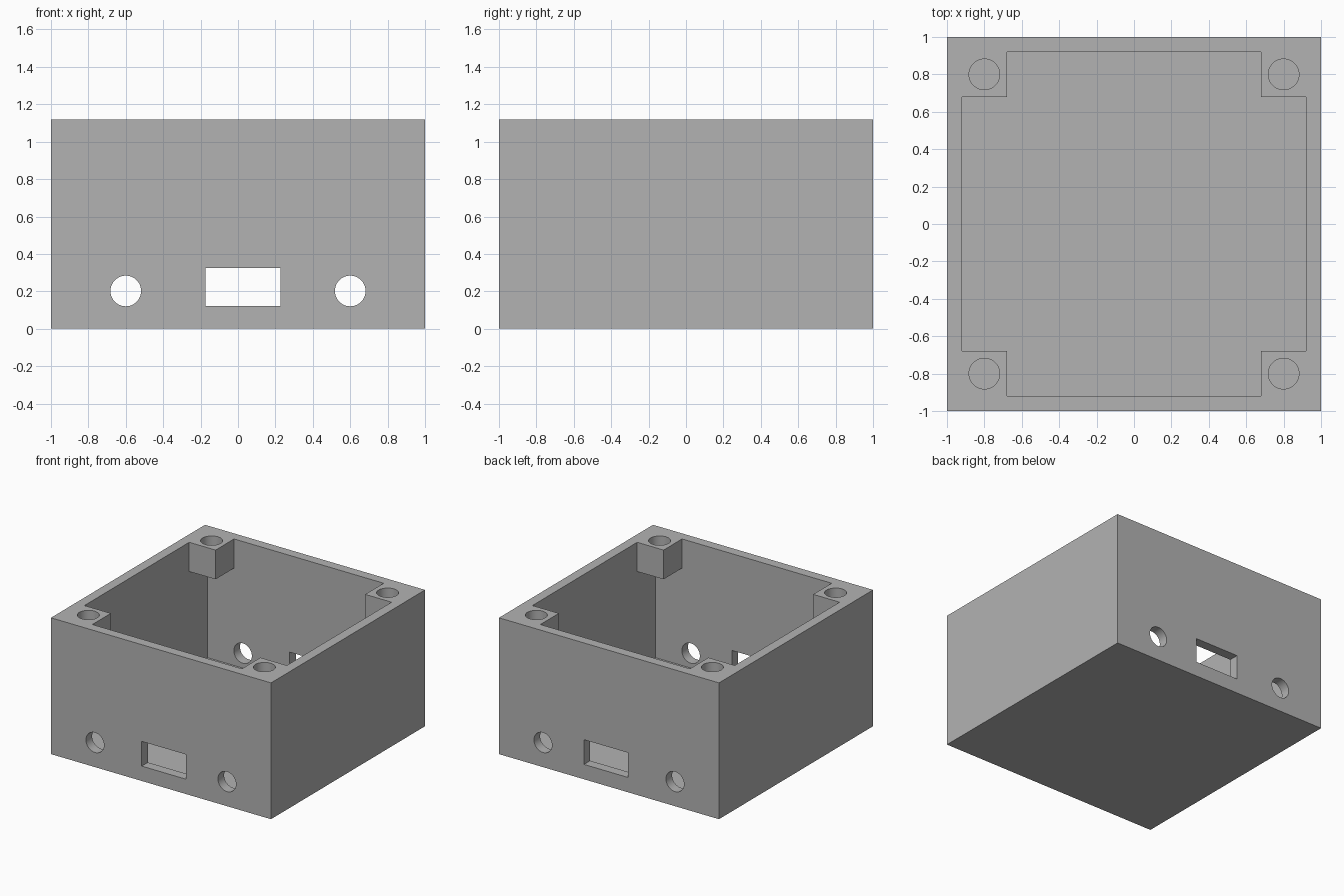
import bpy
from math import pi

cube = bpy.data.objects.get("Cube")
if cube:
    bpy.data.objects.remove(cube, do_unlink=True)

SIZE, HEIGHT = 2.0, 1.12
WALL, FLOOR = 0.08, 0.08
POST_EDGE, POST_DEPTH = 0.68, 0.24
HOLE_R = 0.082
INNER = SIZE / 2 - WALL

# Grey plastic
grey = bpy.data.materials.new("grey plastic")
grey.use_nodes = True
colour = (0.45, 0.45, 0.45, 1)
grey.diffuse_color = colour
grey.node_tree.nodes["Principled BSDF"].inputs["Base Color"].default_value = colour


def box(name, low, high):
    centre = [(a + b) / 2 for a, b in zip(low, high)]
    bpy.ops.mesh.primitive_cube_add(size=1, location=centre)
    ob = bpy.context.object
    ob.name = name
    ob.scale = [b - a for a, b in zip(low, high)]
    bpy.ops.object.transform_apply(location=True, rotation=False, scale=True)
    ob.data.materials.append(grey)
    return ob


def rod(name, centre, depth, tilt=0):
    bpy.ops.mesh.primitive_cylinder_add(vertices=48, radius=HOLE_R, depth=depth,
                                        location=centre, rotation=(tilt, 0, 0))
    ob = bpy.context.object
    ob.name = name
    ob.data.materials.append(grey)
    return ob


def cut(target, cutter):
    cutter.hide_render = True
    mod = target.modifiers.new("cut", "BOOLEAN")
    mod.operation, mod.solver, mod.object = "DIFFERENCE", "EXACT", cutter
    bpy.context.view_layer.objects.active = target
    bpy.ops.object.modifier_apply(modifier=mod.name)
    bpy.data.objects.remove(cutter, do_unlink=True)


# Outer block
case = box("open_case", (-1, -1, 0), (1, 1, HEIGHT))

# Cavity below the corner posts, then a cross-shaped opening between them
post_base = HEIGHT - POST_DEPTH
cut(case, box("cavity", (-INNER, -INNER, FLOOR), (INNER, INNER, post_base)))
for x, y in ((INNER, POST_EDGE), (POST_EDGE, INNER)):
    cut(case, box("opening", (-x, -y, 0.5), (x, y, HEIGHT + 0.1)))

# Screw holes down through the posts
for x in (-0.8, 0.8):
    for y in (-0.8, 0.8):
        cut(case, rod("screw_hole", (x, y, HEIGHT - 0.1), 0.4))

# Round ports and rectangular window through the front and back walls
for x in (-0.6, 0.6):
    cut(case, rod("round_port", (x, 0, 0.202), 2.4, pi / 2))
cut(case, box("window", (-0.175, -1.2, 0.122), (0.227, 1.2, 0.325)))

# Flat walls, smooth bores
bpy.ops.object.select_all(action="DESELECT")
case.select_set(True)
bpy.context.view_layer.objects.active = case
bpy.ops.object.shade_smooth_by_angle(angle=pi / 6)
